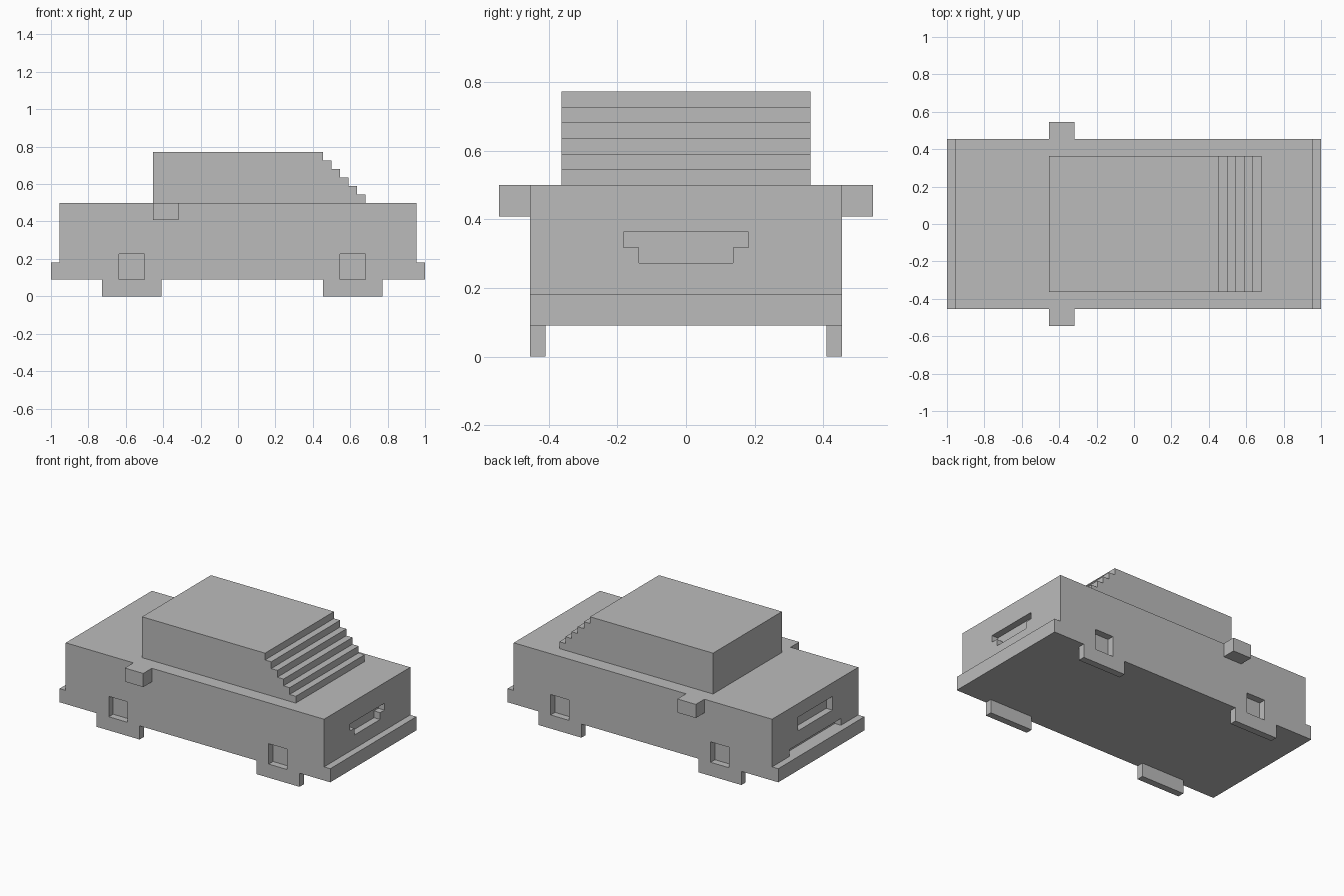
import bpy
import bmesh
from mathutils import Vector

U = 1 / 22  # block size: everything sits on this grid

if "Cube" in bpy.data.objects:
    bpy.data.objects.remove(bpy.data.objects["Cube"], do_unlink=True)

grey = bpy.data.materials.new("plain grey")
grey.use_nodes = True
colour = (0.5, 0.5, 0.5, 1)
grey.diffuse_color = colour
grey.node_tree.nodes["Principled BSDF"].inputs["Base Color"].default_value = colour


def prism(bm, outline, axis, start, end):
    """Extrude a grid outline along x or y; outline is (other axis, z)."""
    def point(a, z):
        return Vector((start, a, z) if axis == "x" else (a, start, z)) * U
    face = bm.faces.new([bm.verts.new(point(a, z)) for a, z in outline])
    moved = bmesh.ops.extrude_face_region(bm, geom=[face])["geom"]
    step = Vector((1, 0, 0) if axis == "x" else (0, 1, 0)) * (end - start) * U
    bmesh.ops.translate(bm, vec=step, verts=[v for v in moved if isinstance(v, bmesh.types.BMVert)])


def box(bm, x, y, z):
    prism(bm, [(x[0], z[0]), (x[1], z[0]), (x[1], z[1]), (x[0], z[1])], "y", *y)


def finish(name, bm):
    bmesh.ops.recalc_face_normals(bm, faces=bm.faces)
    mesh = bpy.data.meshes.new(name)
    bm.to_mesh(mesh)
    bm.free()
    mesh.materials.append(grey)
    obj = bpy.data.objects.new(name, mesh)
    bpy.context.collection.objects.link(obj)
    return obj


# Body with a bumper ledge at both ends
half = [(22, 2), (22, 4), (21, 4), (21, 11)]
bm = bmesh.new()
prism(bm, half + [(-x, z) for x, z in reversed(half)], "y", -10, 10)
body = finish("body", bm)

# Recesses: wheel hubs, nose grille, tail plate and tail slot
bm = bmesh.new()
for x in (-14, 12):
    for y in ((-11, -9), (9, 11)):
        box(bm, (x, x + 3), y, (2, 5))
grille = [(3, 6), (3, 7), (4, 7), (4, 8)]
prism(bm, grille + [(-y, z) for y, z in reversed(grille)], "x", 20, 23)
box(bm, (-23, -20), (-4, 4), (7, 9))
box(bm, (-23, -20), (-6, 6), (4, 5))
cutter = finish("recess_cutter", bm)
cutter.hide_render = True

cut = body.modifiers.new("recesses", "BOOLEAN")
cut.operation = "DIFFERENCE"
cut.solver = "EXACT"
cut.object = cutter
bpy.context.view_layer.update()
carved = bpy.data.meshes.new_from_object(body.evaluated_get(bpy.context.evaluated_depsgraph_get()))
body.modifiers.clear()
body.data = carved
bpy.data.objects.remove(cutter, do_unlink=True)

# Cabin with a stepped windscreen
outline = [(-10, 11), (-10, 17)]
for i in range(6):
    outline += [(10 + i, 17 - i), (10 + i, 16 - i)]
bm = bmesh.new()
prism(bm, outline, "y", -8, 8)
finish("cabin", bm)

# Wheels and side mirrors
for side, y, out in (("right", -10, -12), ("left", 9, 10)):
    for end, x in (("rear", -16), ("front", 10)):
        bm = bmesh.new()
        box(bm, (x, x + 7), (y, y + 1), (0, 2))
        finish(f"{end}_{side}_wheel", bm)
    bm = bmesh.new()
    box(bm, (-10, -7), (out, out + 2), (9, 11))
    finish(f"{side}_mirror", bm)
